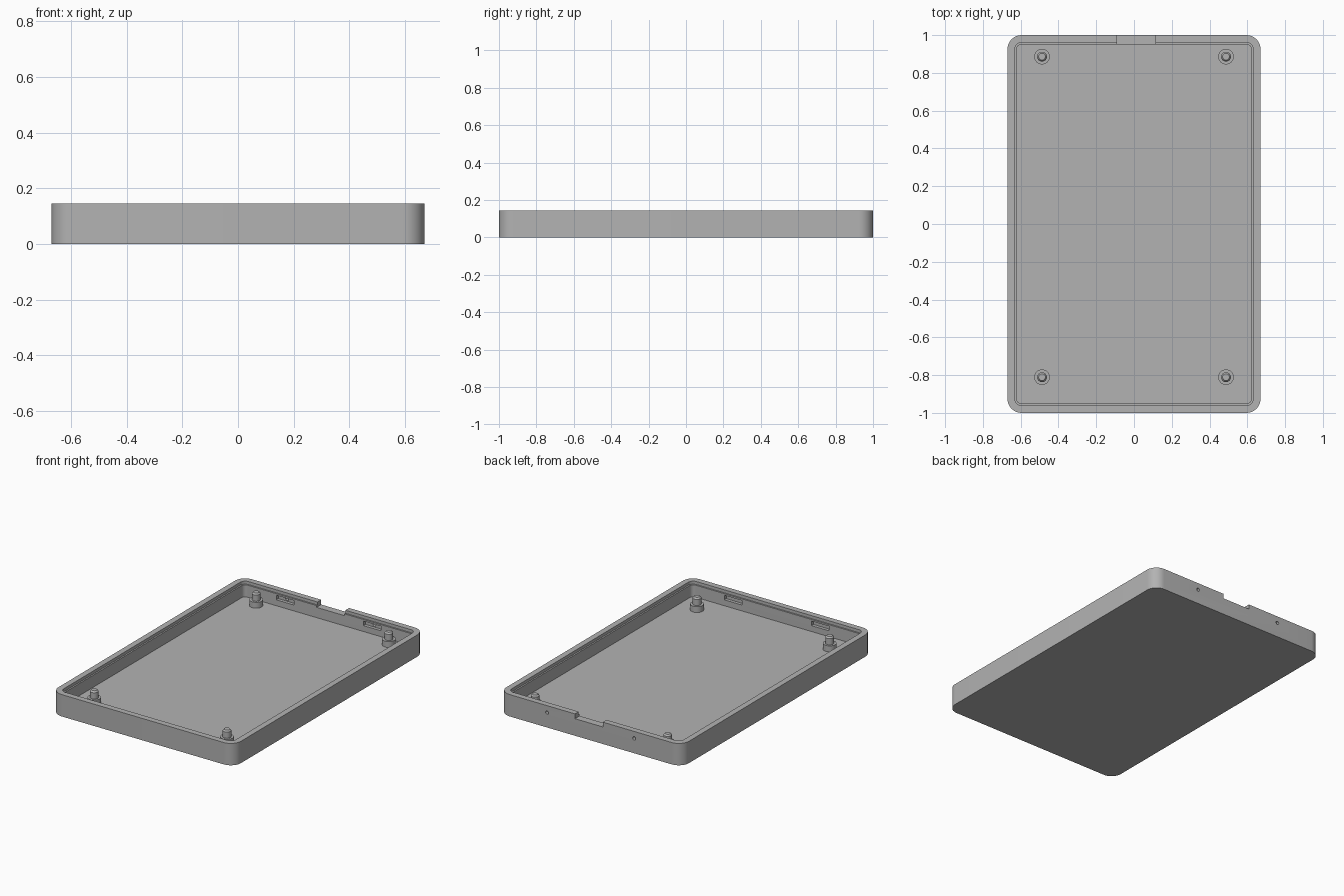
import bpy, bmesh, math

if "Cube" in bpy.data.objects:
    bpy.data.objects.remove(bpy.data.objects["Cube"])

grey = bpy.data.materials.new("mid grey plastic")
grey.diffuse_color = (0.45, 0.45, 0.45, 1)
grey.use_nodes = True
grey.node_tree.nodes["Principled BSDF"].inputs["Base Color"].default_value = grey.diffuse_color


def loft(name, loops):
    """Skin a stack of equal-length point loops and cap both ends."""
    bm = bmesh.new()
    rings = [[bm.verts.new(p) for p in loop] for loop in loops]
    n = len(rings[0])
    for a, b in zip(rings, rings[1:]):
        for i in range(n):
            j = (i + 1) % n
            bm.faces.new((a[i], a[j], b[j], b[i]))
    bm.faces.new(rings[0][::-1])
    bm.faces.new(rings[-1])
    bmesh.ops.recalc_face_normals(bm, faces=bm.faces)
    mesh = bpy.data.meshes.new(name)
    bm.to_mesh(mesh)
    bm.free()
    mesh.materials.append(grey)
    ob = bpy.data.objects.new(name, mesh)
    bpy.context.collection.objects.link(ob)
    return ob


def rounded_rect(hx, hy, r, z, steps=10):
    pts = []
    for k, (sx, sy) in enumerate(((1, 1), (-1, 1), (-1, -1), (1, -1))):
        for i in range(steps + 1):
            a = math.pi / 2 * (k + i / steps)
            pts.append((sx * (hx - r) + r * math.cos(a),
                        sy * (hy - r) + r * math.sin(a), z))
    return pts


def circle(x, y, r, z, n=32):
    return [(x + r * math.cos(2 * math.pi * i / n),
             y + r * math.sin(2 * math.pi * i / n), z) for i in range(n)]


def box(name, x0, x1, y0, y1, z0, z1):
    return loft(name, [[(x0, y0, z), (x1, y0, z), (x1, y1, z), (x0, y1, z)]
                       for z in (z0, z1)])


def smooth(ob):
    bpy.ops.object.select_all(action='DESELECT')
    ob.select_set(True)
    bpy.context.view_layer.objects.active = ob
    bpy.ops.object.shade_smooth_by_angle(angle=math.radians(30))


def cut(ob, cutter):
    mod = ob.modifiers.new("cut", 'BOOLEAN')
    mod.operation = 'DIFFERENCE'
    mod.solver = 'EXACT'
    mod.object = cutter
    bpy.context.view_layer.objects.active = ob
    bpy.ops.object.modifier_apply(modifier=mod.name)
    bpy.data.objects.remove(cutter)


# Tray: outer wall, rim, small lid ledge, inner wall and floor
H, FLOOR, LEDGE = 0.145, 0.045, 0.125
tray = loft("tray", [
    rounded_rect(0.67, 1.0, 0.075, 0),
    rounded_rect(0.67, 1.0, 0.075, H),
    rounded_rect(0.631, 0.961, 0.036, H),
    rounded_rect(0.631, 0.961, 0.036, LEDGE),
    rounded_rect(0.621, 0.951, 0.026, LEDGE),
    rounded_rect(0.621, 0.951, 0.026, FLOOR)])

# Cable notch in the back rim
cut(tray, box("notch_cutter", -0.09, 0.115, 0.9, 1.1, 0.113, 0.2))

# Snap pockets in the front and back walls, pin holes through the back
for x in (-0.32, 0.32):
    for s in (-1, 1):
        y0, y1 = sorted((s * 0.93, s * 0.972))
        cut(tray, box("pocket_cutter", x - 0.065, x + 0.065, y0, y1, 0.084, 0.114))
    hole = loft("hole_cutter", [[(px, y, pz) for px, pz, _ in circle(x, 0.099, 0.011, 0, 20)]
                                for y in (0.96, 1.05)])
    cut(tray, hole)
smooth(tray)

# Standoffs: wide base with a chamfered locating pin
for x in (-0.487, 0.487):
    for y, end in ((0.886, "back"), (-0.811, "front")):
        side = "left" if x < 0 else "right"
        profile = ((0.041, FLOOR - 0.01), (0.041, 0.084), (0.026, 0.084),
                   (0.026, 0.125), (0.018, 0.135))
        smooth(loft(f"standoff_{end}_{side}", [circle(x, y, r, z) for r, z in profile]))
